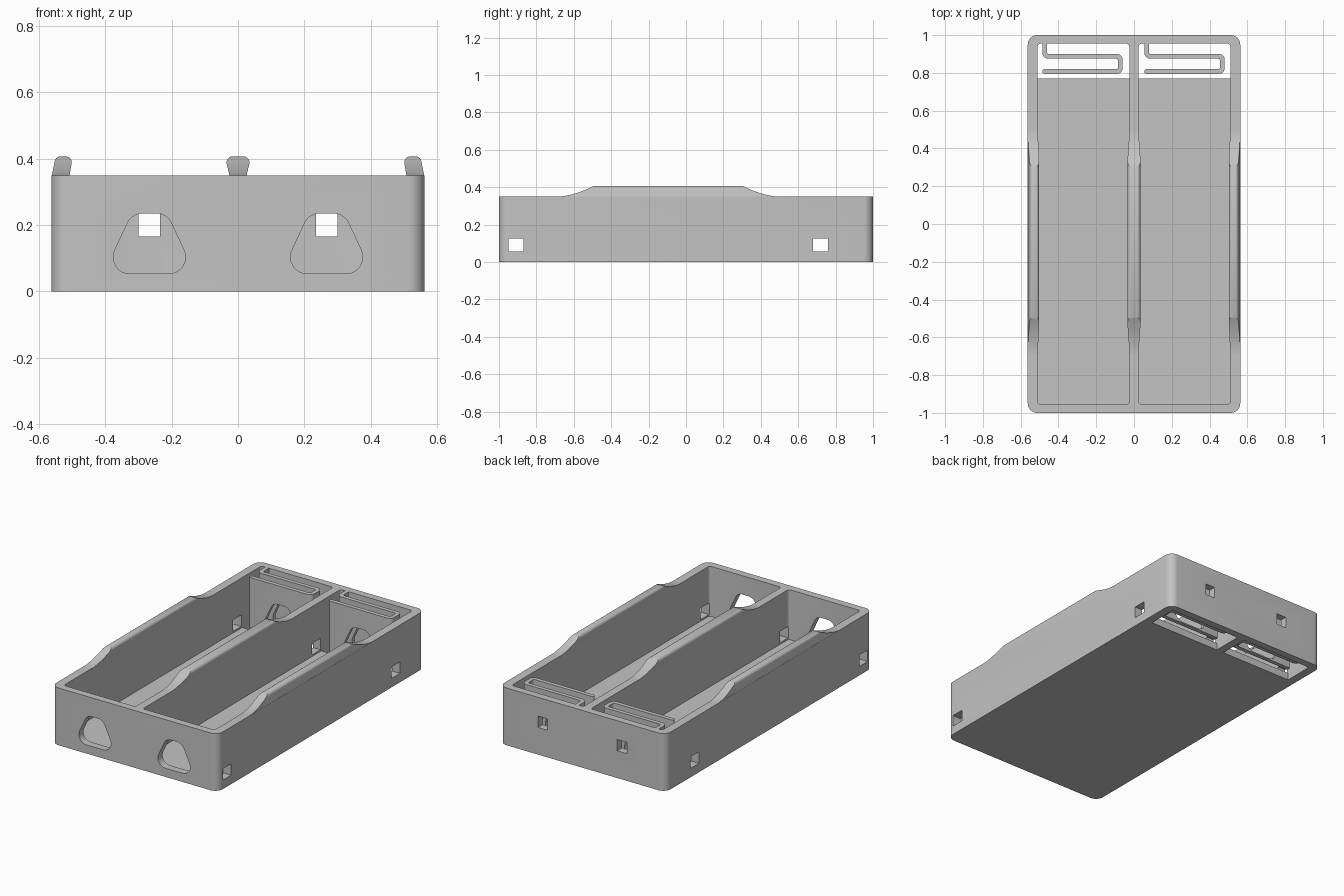
import bpy
import bmesh
import math
from mathutils import Vector

cube = bpy.data.objects.get("Cube")
if cube:
    bpy.data.objects.remove(cube, do_unlink=True)

GREY = (0.55, 0.55, 0.55, 1)
mat = bpy.data.materials.new("light grey plastic")
mat.use_nodes = True
mat.diffuse_color = GREY
mat.node_tree.nodes["Principled BSDF"].inputs["Base Color"].default_value = GREY


def rounded(corners, radii, steps=8):
    """Round the corners of a polygon; radii is one number or one per corner."""
    n = len(corners)
    if not isinstance(radii, (list, tuple)):
        radii = [radii] * n
    out = []
    for i, r in enumerate(radii):
        p = Vector(corners[i])
        if r == 0:
            out.append(p)
            continue
        a = (Vector(corners[i - 1]) - p).normalized()
        b = (Vector(corners[(i + 1) % n]) - p).normalized()
        half = a.angle(b) / 2
        start, end = p + a * r / math.tan(half), p + b * r / math.tan(half)
        centre = p + (a + b).normalized() * r / math.sin(half)
        u, v = start - centre, end - centre
        sweep = u.angle(v)
        for k in range(steps + 1):
            t = k / steps
            out.append(centre + (u * math.sin((1 - t) * sweep)
                                 + v * math.sin(t * sweep)) / math.sin(sweep))
    return out


def box(a0, a1, b0, b1):
    return [(a0, b0), (a1, b0), (a1, b1), (a0, b1)]


def prism(name, outline, axis, lo, hi):
    """Extrude a flat outline along one axis."""
    place = {"x": lambda p, t: (t, p[0], p[1]),
             "y": lambda p, t: (p[0], t, p[1]),
             "z": lambda p, t: (p[0], p[1], t)}[axis]
    bm = bmesh.new()
    low = [bm.verts.new(place(p, lo)) for p in outline]
    high = [bm.verts.new(place(p, hi)) for p in outline]
    bm.faces.new(low)
    bm.faces.new(high)
    n = len(outline)
    for i in range(n):
        j = (i + 1) % n
        bm.faces.new((low[i], low[j], high[j], high[i]))
    bmesh.ops.recalc_face_normals(bm, faces=bm.faces)
    mesh = bpy.data.meshes.new(name)
    bm.to_mesh(mesh)
    bm.free()
    mesh.materials.append(mat)
    obj = bpy.data.objects.new(name, mesh)
    bpy.context.collection.objects.link(obj)
    return obj


def activate(obj):
    bpy.ops.object.select_all(action="DESELECT")
    obj.select_set(True)
    bpy.context.view_layer.objects.active = obj


def carve(obj, tool, operation="DIFFERENCE"):
    """Apply a boolean and discard the tool."""
    mod = obj.modifiers.new("carve", "BOOLEAN")
    mod.operation = operation
    mod.solver = "EXACT"
    mod.object = tool
    activate(obj)
    bpy.ops.object.modifier_apply(modifier=mod.name)
    bpy.data.objects.remove(tool, do_unlink=True)


def flip(points, side):
    return [(side * x, z) for x, z in points]


HALF_X, RIM, FLOOR = 0.5625, 0.35, 0.045
parts = []

# Tray body with rounded corners
body = prism("tray_body", rounded(box(-HALF_X, HALF_X, -1, 1), 0.05), "z", 0, RIM)
parts.append(body)

finger_hole = rounded([(0.13, 0.053), (0.405, 0.053), (0.32, 0.235), (0.215, 0.235)], 0.05)

for side in (1, -1):
    # Long pocket
    pocket = rounded(flip(box(0.025, 0.51, -0.955, 0.955), side), 0.015, 4)
    carve(body, prism("pocket_cutter", pocket, "z", FLOOR, 0.6))
    # Open floor below the spring
    slot = rounded(flip(box(0.025, 0.51, 0.77, 0.955), side), [0, 0, 0.015, 0.015], 4)
    carve(body, prism("slot_cutter", slot, "z", -0.1, 0.2))
    # Front opening and back wire window
    carve(body, prism("front_cutter", flip(finger_hole, side), "y", -1.1, -0.9))
    carve(body, prism("back_cutter", flip(box(0.235, 0.3, 0.166, 0.235), side), "y", 0.93, 1.1))

# Wire windows straight through all long walls
for y in (-0.95, 0.68):
    carve(body, prism("side_cutter", box(y, y + 0.08, 0.055, 0.125), "x", -0.7, 0.7))

# Serpentine contact springs
spring = rounded(
    [(0.055, 0.96), (0.055, 0.875), (0.455, 0.875), (0.455, 0.82), (0.055, 0.82),
     (0.055, 0.795), (0.48, 0.795), (0.48, 0.9), (0.08, 0.9), (0.08, 0.96)],
    [0, 0.03, 0.01, 0.01, 0.012, 0.012, 0.03, 0.03, 0.01, 0], 6)
for name, shift, side in (("left_spring", 0, 1), ("right_spring", -0.54, -1)):
    obj = prism(name, [(x + shift, y) for x, y in spring], "z", FLOOR, RIM)
    carve(obj, prism("spring_cutter", flip(finger_hole, side), "y", 0.7, 0.93))
    parts.append(obj)

# Raised retaining lips with concave ramps at both ends
TOP, MIDDLE = 0.407, -0.095
ramp = [(0.59 - 0.195 * k / 10, RIM + (TOP + 0.001 - RIM) * (k / 10) ** 1.7) for k in range(11)]
lip_side = [(MIDDLE + y, z) for y, z in ramp] + [(MIDDLE - y, z) for y, z in reversed(ramp)]
lip_side += [(MIDDLE - 0.59, 0.33), (MIDDLE + 0.59, 0.33)]

outer = rounded([(0.509, 0.345), (0.4985, TOP), (0.5505, TOP), (HALF_X, 0.345)],
                [0, 0.018, 0.018, 0])
centre = rounded([(-0.025, 0.345), (-0.039, TOP), (0.039, TOP), (0.025, 0.345)],
                 [0, 0.018, 0.018, 0])
for name, section in (("left_lip", outer), ("right_lip", flip(outer, -1)), ("centre_lip", centre)):
    lip = prism(name, section, "y", -0.75, 0.55)
    carve(lip, prism("lip_shape", lip_side, "x", -0.7, 0.7), "INTERSECT")
    parts.append(lip)

for obj in parts:
    activate(obj)
    bpy.ops.object.shade_smooth_by_angle(angle=math.radians(30))
